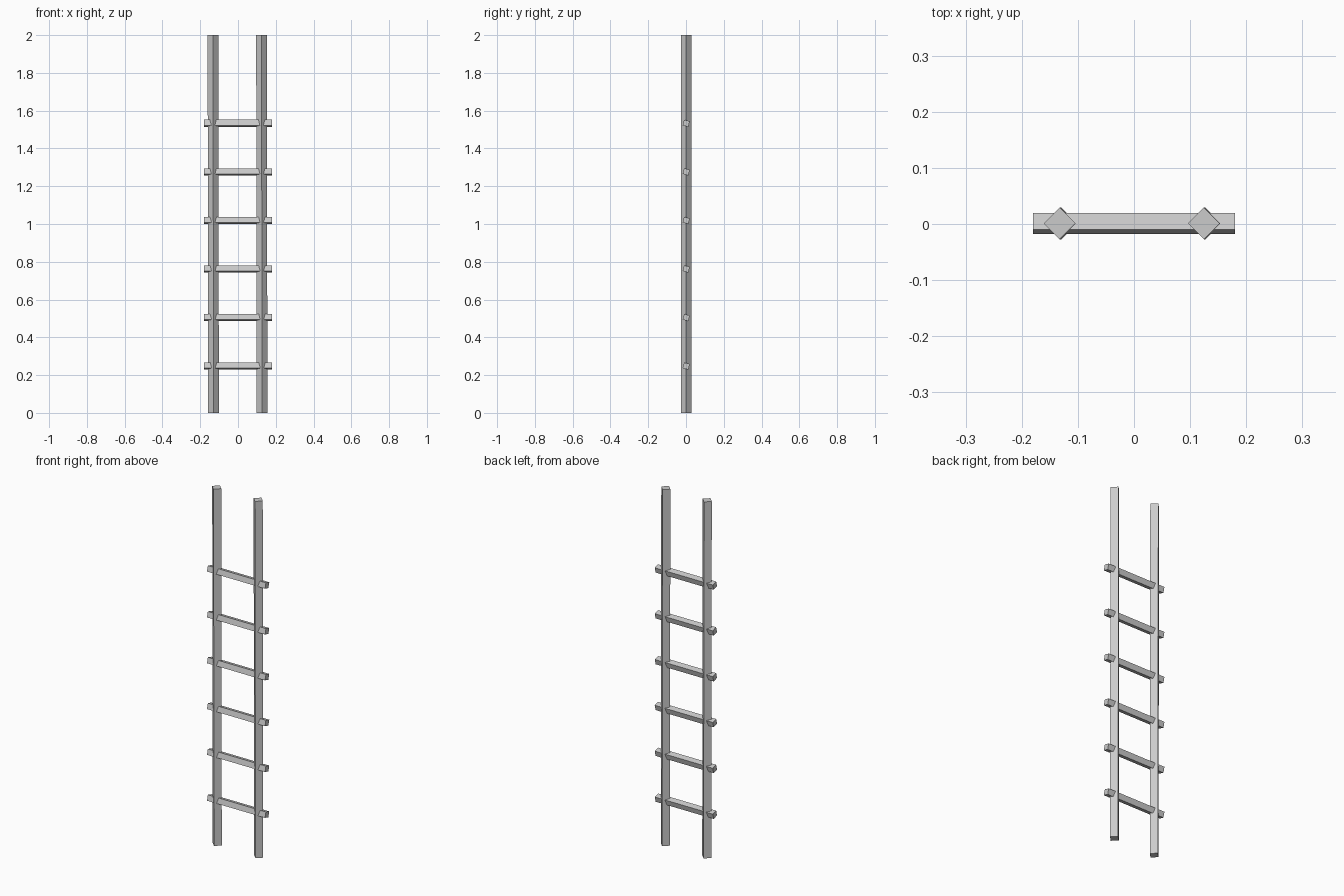
import bpy, bmesh
from math import radians
from mathutils import Matrix, Vector

if "Cube" in bpy.data.objects:
    bpy.data.objects.remove(bpy.data.objects["Cube"])


def add_object(name, bm):
    mesh = bpy.data.meshes.new(name)
    bm.to_mesh(mesh)
    bm.free()
    obj = bpy.data.objects.new(name, mesh)
    bpy.context.collection.objects.link(obj)


def beam(name, size, location, rotation, lean=0.0):
    bm = bmesh.new()
    bmesh.ops.create_cube(bm, size=1, matrix=Matrix.Diagonal((*size, 1)))
    bmesh.ops.transform(bm, matrix=Matrix.Translation(Vector(location)) @ rotation, verts=bm.verts)
    # Slight sideways lean towards the top
    for v in bm.verts:
        v.co.x += lean * (v.co.z - 1)
    add_object(name, bm)


# Square rails, turned edge-on to the front
for name, x in (("left_rail", -0.131), ("right_rail", 0.126)):
    beam(name, (0.04, 0.04, 2.0), (x, 0.001, 1.0), Matrix.Rotation(radians(45), 4, 'Z'), -0.0015)

# Square rungs, tipped slightly backwards and poking out past the rails
for i in range(6):
    beam(f"rung_{i + 1}", (0.36, 0.031, 0.031), (0, 0.001, 0.248 + 0.257 * i),
         Matrix.Rotation(radians(-15), 4, 'X'))
